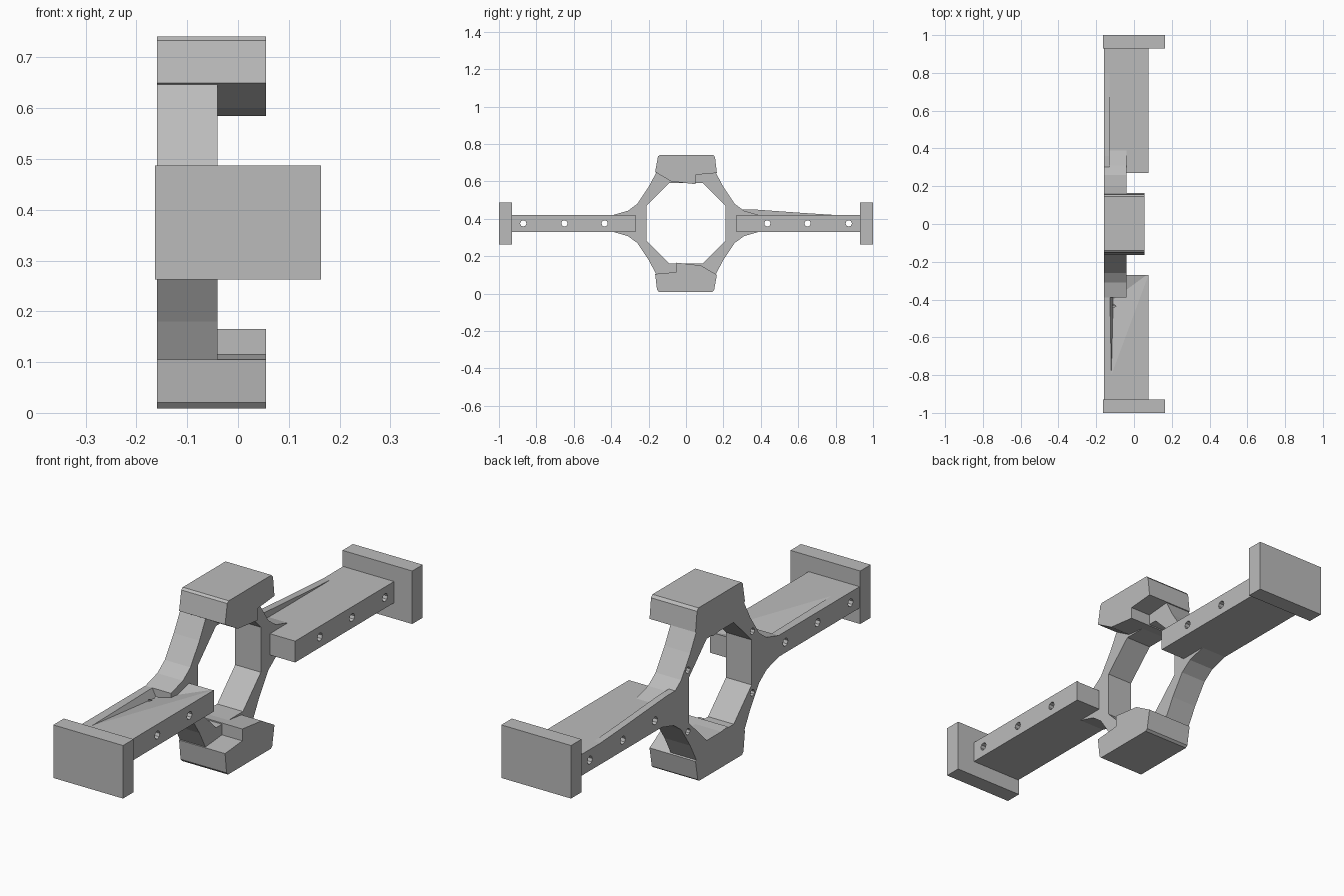
import bpy, bmesh, math
from mathutils import Vector, Matrix

cube = bpy.data.objects.get("Cube")
if cube:
    bpy.data.objects.remove(cube, do_unlink=True)

GREY = (0.5, 0.5, 0.5, 1.0)
mat = bpy.data.materials.new("plain_grey")
mat.use_nodes = True
mat.diffuse_color = GREY
mat.node_tree.nodes["Principled BSDF"].inputs["Base Color"].default_value = GREY

BACK, MID = -0.16, 0.375   # rear plane and centre height


def finish(name, bm, helper=False):
    bmesh.ops.recalc_face_normals(bm, faces=bm.faces)
    me = bpy.data.meshes.new(name)
    bm.to_mesh(me)
    bm.free()
    me.materials.append(mat)
    ob = bpy.data.objects.new(name, me)
    bpy.context.collection.objects.link(ob)
    ob.hide_render = helper
    return ob


def prism(name, pts, x0, x1, helper=False):
    """Extrude a (y, z) outline along x."""
    bm = bmesh.new()
    face = bm.faces.new([bm.verts.new((x0, y, z)) for y, z in pts])
    ext = bmesh.ops.extrude_face_region(bm, geom=[face])
    bmesh.ops.translate(bm, vec=(x1 - x0, 0, 0),
                        verts=[v for v in ext["geom"] if isinstance(v, bmesh.types.BMVert)])
    return finish(name, bm, helper)


def rect(y0, y1, z0, z1):
    return [(y0, z0), (y1, z0), (y1, z1), (y0, z1)]


def hole_cutter(name, spots, x0, x1, radius):
    """Several round pins along x joined in one cutter."""
    bm = bmesh.new()
    for y, z in spots:
        bmesh.ops.create_cone(bm, cap_ends=True, segments=8, radius1=radius, radius2=radius,
                              depth=x1 - x0,
                              matrix=Matrix.Translation(((x0 + x1) / 2, y, z))
                              @ Matrix.Rotation(math.pi / 2, 4, "Y"))
    return finish(name, bm, True)


def cut(ob, cutter):
    mod = ob.modifiers.new("cut", "BOOLEAN")
    mod.operation = "DIFFERENCE"
    mod.solver = "EXACT"
    mod.object = cutter
    bpy.context.view_layer.objects.active = ob
    bpy.ops.object.modifier_apply(modifier=mod.name)
    bpy.data.objects.remove(cutter, do_unlink=True)


# Ring: flared outline, mirrored in both directions
quarter = [(0.39, 0.045), (0.31, 0.068), (0.26, 0.105), (0.2, 0.195), (0.16, 0.27), (0.145, 0.3)]
half = quarter + [(-y, z) for y, z in reversed(quarter)]
outline = [(y, MID + z) for y, z in half] + [(-y, MID - z) for y, z in half]
ring = prism("ring", outline, BACK, -0.04)
hole = [(0.21, 0.095), (0.09, 0.215), (-0.09, 0.215), (-0.21, 0.095)]
cut(ring, prism("ring_opening", [(y, MID + z) for y, z in hole]
                + [(-y, MID - z) for y, z in hole], -0.3, 0.1, True))
cut(ring, hole_cutter("ring_screw_holes", [(sy * 0.215, MID + sz * 0.13)
                                           for sy in (-1, 1) for sz in (-1, 1)],
                      -0.2, -0.12, 0.014))

# Clamp blocks: one profile, turned half a turn for the lower one
block = [(-0.165, 0.275), (-0.15, 0.358), (-0.14, 0.366), (0.145, 0.366), (0.155, 0.355),
         (0.165, 0.27), (0.05, 0.26), (0.05, 0.21), (-0.08, 0.225)]
for name, s in (("upper_block", 1), ("lower_block", -1)):
    prism(name, [(s * y, MID + s * z) for y, z in block], BACK, 0.055)

# Arms with through holes, and end plates
for side, s in (("front", -1), ("back", 1)):
    arm = prism(side + "_arm", rect(s * 0.27, s * 0.94, MID - 0.045, MID + 0.045), BACK, 0.078)
    cut(arm, hole_cutter("arm_holes", [(s * y, MID) for y in (0.435, 0.65, 0.87)],
                         -0.3, 0.2, 0.017))
    if s < 0:
        # Shallow hollow in the top of the front arm
        bm = bmesh.new()
        corners = [(0.08, -0.26), (-0.09, -0.59), (-0.12, -0.8), (-0.13, -0.26)]
        for x, y in corners:
            bm.verts.new((x, y, 0.42))
            bm.verts.new((x, y, 0.5))
        bm.verts.new((-0.11, -0.4, 0.385))
        bmesh.ops.convex_hull(bm, input=bm.verts)
        cut(arm, finish("arm_hollow", bm, True))
    prism(side + "_end_plate", rect(s * 0.93, s, MID - 0.112, MID + 0.112), BACK - 0.003, 0.163)

# Thin fin along the rear edge of the back arm
prism("back_arm_fin", [(0.3, 0.41), (0.8, 0.41), (0.8, 0.42), (0.64, 0.43), (0.36, 0.45), (0.3, 0.45)],
      BACK, -0.13)
